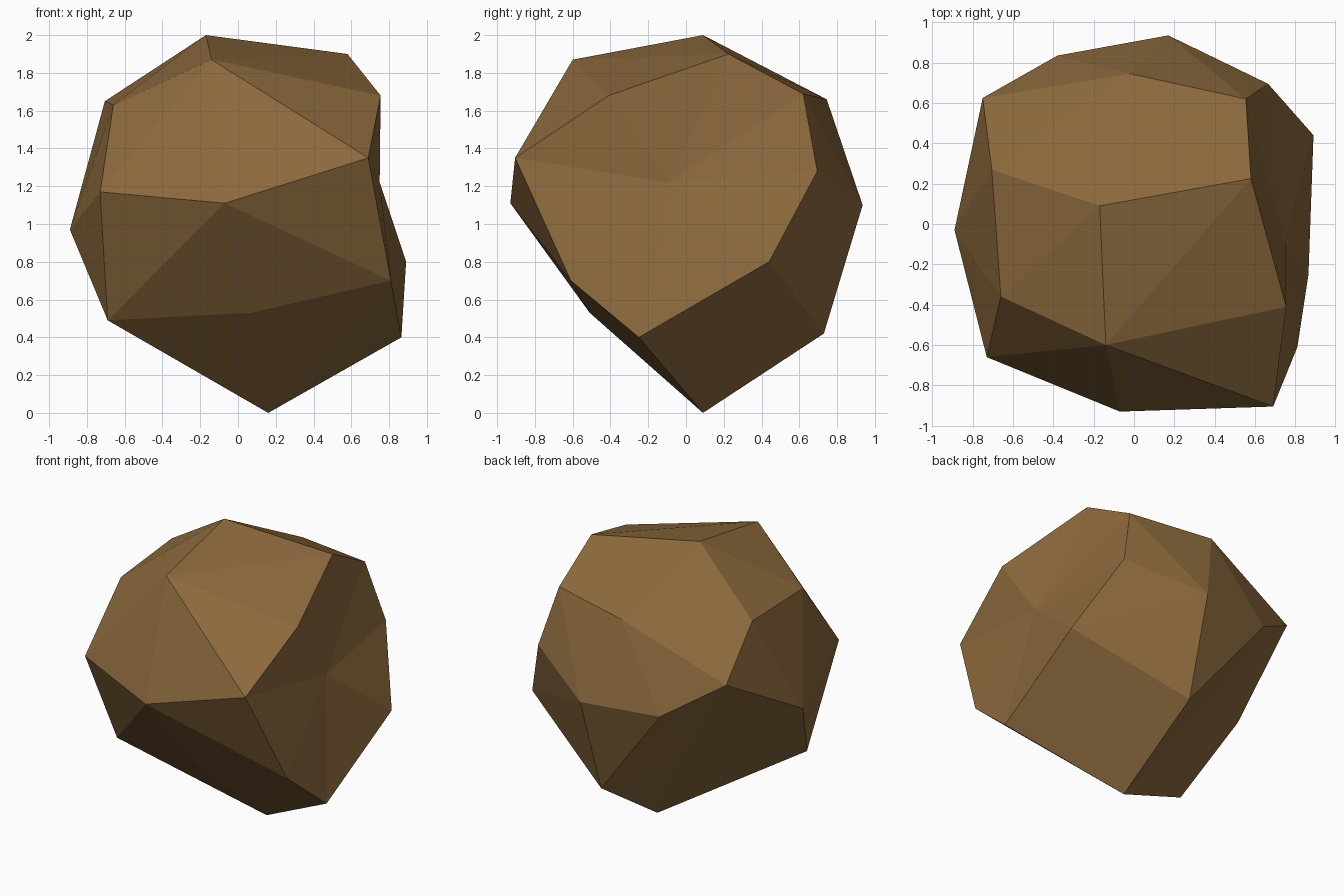
import bpy
import bmesh

if "Cube" in bpy.data.objects:
    bpy.data.objects.remove(bpy.data.objects["Cube"])

# Corner points of the boulder
CORNERS = [
    (-0.17, 0.09, 2.00), (-0.14, -0.60, 1.87), (0.58, 0.225, 1.90), (0.755, -0.41, 1.68),
    (0.69, -0.905, 1.35), (-0.07, -0.93, 1.11), (-0.73, -0.66, 1.17), (-0.66, -0.36, 1.63),
    (-0.89, -0.03, 0.97), (0.81, -0.61, 0.70), (0.865, -0.25, 0.40), (0.89, 0.44, 0.80),
    (0.665, 0.695, 1.28), (0.555, 0.62, 1.69), (-0.02, 0.745, 1.66), (-0.705, 0.27, 1.65),
    (-0.75, 0.625, 1.345), (-0.38, 0.835, 1.105), (0.17, 0.935, 1.10), (0.15, 0.73, 0.42),
    (0.16, 0.09, 0.0), (-0.32, -0.06, 0.20), (-0.69, -0.36, 0.49), (0.07, -0.51, 0.53),
]


def dent(bm, verts, ring, centre):
    """Replace the facets inside a ring of corners by a fan to one centre point."""
    members = {verts[i] for i in ring}
    facets = [f for f in bm.faces if all(v in members for v in f.verts)]
    inside = set(facets)
    rim = [e for f in facets for e in f.edges
           if sum(g in inside for g in e.link_faces) == 1]
    bmesh.ops.delete(bm, geom=facets, context='FACES_ONLY')
    mid = bm.verts.new(centre)
    for e in rim:
        bm.faces.new((e.verts[0], e.verts[1], mid))
    loose = [e for e in bm.edges if not e.link_faces]
    bmesh.ops.delete(bm, geom=loose, context='EDGES')


# Boulder body: hull of the corners
bm = bmesh.new()
verts = [bm.verts.new(c) for c in CORNERS]
bmesh.ops.convex_hull(bm, input=verts)

# Shallow dent on the right side, nearly flat centre on the lower back left
dent(bm, verts, (2, 3, 4, 9, 10, 11, 12, 13), (0.75, -0.09, 1.22))
dent(bm, verts, (16, 17, 19, 20, 21, 22, 8), (-0.30, 0.38, 0.69))
bmesh.ops.recalc_face_normals(bm, faces=bm.faces)

mesh = bpy.data.meshes.new("boulder")
bm.to_mesh(mesh)
bm.free()
boulder = bpy.data.objects.new("boulder", mesh)
bpy.context.collection.objects.link(boulder)

# Single brown stone colour
brown = bpy.data.materials.new("brown stone")
brown.diffuse_color = (0.26, 0.141, 0.046, 1.0)
brown.use_nodes = True
brown.node_tree.nodes["Principled BSDF"].inputs["Base Color"].default_value = brown.diffuse_color
mesh.materials.append(brown)
